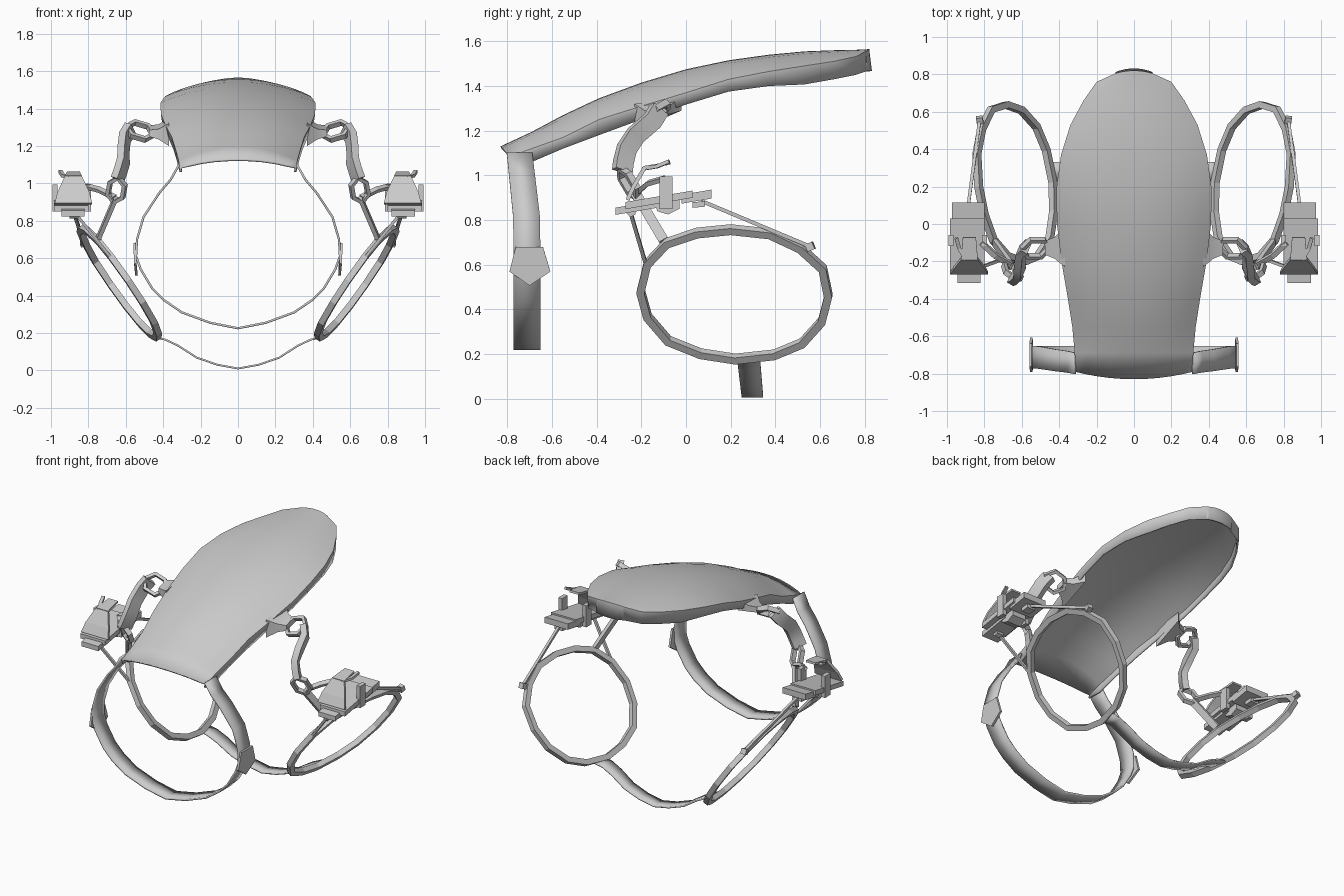
import bpy, math
from mathutils import Vector as V

if "Cube" in bpy.data.objects:
    bpy.data.objects.remove(bpy.data.objects["Cube"])

grey = bpy.data.materials.new("neutral_grey")
grey.diffuse_color = (0.6, 0.6, 0.6, 1)
grey.use_nodes = True
grey.node_tree.nodes["Principled BSDF"].inputs["Base Color"].default_value = grey.diffuse_color


def make(name, verts, faces, mirror=True, solid=0, offset=0, smooth=0):
    """Mesh object, optionally thickened and mirrored to the left side."""
    me = bpy.data.meshes.new(name)
    me.from_pydata([tuple(v) for v in verts], [], faces)
    me.materials.append(grey)
    ob = bpy.data.objects.new(name, me)
    bpy.context.collection.objects.link(ob)
    bpy.context.view_layer.objects.active = ob
    bpy.ops.object.mode_set(mode='EDIT')
    bpy.ops.mesh.select_all(action='SELECT')
    bpy.ops.mesh.normals_make_consistent(inside=False)
    bpy.ops.object.mode_set(mode='OBJECT')
    if smooth:
        me.polygons.foreach_set("use_smooth", [True] * len(me.polygons))
        me.set_sharp_from_angle(angle=math.radians(smooth))
    if solid:
        m = ob.modifiers.new("thickness", 'SOLIDIFY')
        m.thickness, m.offset = solid, offset
    if mirror:
        ob.modifiers.new("mirror", 'MIRROR').use_mirror_merge = False
    return ob


def grid_faces(rows, cols, close_rows=False):
    n = rows if close_rows else rows - 1
    return [(r * cols + c, r * cols + c + 1, (r + 1) % rows * cols + c + 1, (r + 1) % rows * cols + c)
            for r in range(n) for c in range(cols - 1)]


def bar(name, path, normal, w, t, closed=False, smooth=0):
    """Rectangular section swept along a path; t is measured along normal."""
    p, nrm, verts, n = [V(q) for q in path], V(normal).normalized(), [], len(path)
    for i in range(n):
        a = p[(i - 1) % n] if closed or i else p[0]
        b = p[(i + 1) % n] if closed or i < n - 1 else p[-1]
        tan = (b - a).normalized()
        side = tan.cross(nrm).normalized()
        up = side.cross(tan)
        verts += [p[i] + side * w / 2 * s + up * t / 2 * u for s, u in ((-1, -1), (1, -1), (1, 1), (-1, 1))]
    faces = []
    for i in range(n if closed else n - 1):
        a, b = i * 4, (i + 1) % n * 4
        faces += [(a + k, a + (k + 1) % 4, b + (k + 1) % 4, b + k) for k in range(4)]
    if not closed:
        faces += [(3, 2, 1, 0), tuple(range(n * 4 - 4, n * 4))]
    return make(name, verts, faces, smooth=smooth)


def prism(name, outline, x0, x1):
    """Side outline (y, z) extruded along x."""
    n = len(outline)
    verts = [(x, y, z) for x in (x0, x1) for y, z in outline]
    faces = [tuple(range(n)), tuple(range(n, 2 * n))]
    faces += [(i, (i + 1) % n, n + (i + 1) % n, n + i) for i in range(n)]
    return make(name, verts, faces)


# Saddle shell: y, half width, ridge z, crease z, hem z, hem half width
stations = [
    (-0.83, .315, 1.13, 1.085, 1.06, .31), (-0.69, .317, 1.195, 1.12, 1.06, .312),
    (-0.55, .33, 1.27, 1.17, 1.12, .327), (-0.39, .355, 1.345, 1.25, 1.18, .345),
    (-0.2, .388, 1.415, 1.31, 1.25, .375), (0.0, .412, 1.475, 1.37, 1.317, .405),
    (0.19, .415, 1.515, 1.43, 1.375, .41), (0.37, .39, 1.54, 1.465, 1.40, .385),
    (0.53, .34, 1.555, 1.49, 1.407, .335), (0.66, .27, 1.56, 1.51, 1.43, .268),
    (0.76, .2, 1.562, 1.532, 1.45, .199), (0.82, .1, 1.565, 1.555, 1.465, .1)]
span = [-1, -.85, -.65, -.42, -.2, 0, .2, .42, .65, .85, 1]
verts = []
for i, (y, w, zt, zc, zb, wb) in enumerate(stations):
    bulge = .04 if i == 0 else (-.015 if i == len(stations) - 1 else 0)
    row = [(w * s, y + bulge * s * s, zc + (zt - zc) * (1 - abs(s) ** 2.2)) for s in span]
    yb = y + bulge
    verts += [(-wb, yb, zb)] + row + [(wb, yb, zb)]
y = stations[-1][0]
verts += [(-.1, y - .015, 1.465)] + [(.1 * s, y + .012 - .02 * s * s, 1.467) for s in span] + [(.1, y - .015, 1.465)]
make("saddle_shell", verts, grid_faces(len(stations) + 1, len(span) + 2), False, .012, -1, 40)

# Neck strap hanging from the shell front
half = [(.315, 1.1), (.36, 1.02), (.42, .95), (.505, .82), (.54, .7), (.545, .61), (.52, .54),
        (.46, .44), (.395, .375), (.3, .31), (.15, .255), (0, .225)]
loop = half + [(-x, z) for x, z in half[-2::-1]]
verts = []
for x, z in loop:
    k = max(0, (z - .8) / .3) * .03
    verts += [(x, -.772 - k, z), (x, -.652 - k * 1.2, z)]
make("neck_strap", verts, grid_faces(len(loop), 2), False, .012, 0, 40)

# Pentagon buckle plates on the neck strap
outer = [(-.762, .68), (-.64, .68), (-.607, .57), (-.70, .507), (-.79, .57)]
make("strap_buckle", [(.552 - .1 * max(0, .6 - z), y, z) for y, z in outer], [(0, 1, 2, 3, 4)], True, .014)

# Belly strap between the two hoops
half = [(.45, .175), (.39, .165), (.32, .132), (.22, .068), (.11, .03), (0, .01)]
path = half + [(-x, z) for x, z in half[-2::-1]]
verts = []
for x, z in path:
    k = (.17 - z) * .12
    verts += [(x, .23 + k, z), (x, .332 + k * .7, z)]
make("belly_strap", verts, grid_faces(len(path), 2), False, .01, 0, 40)

# Side hoops: faceted oval on a leaning plane
def hoop_x(y, z):
    return .635 + .69 * (z - .47) + .13 * (y - .22)

oval = [(.2, .757), (.05, .742), (-.085, .697), (-.172, .605), (-.203, .48), (-.172, .367), (-.08, .26),
        (.065, .202), (.22, .178), (.395, .197), (.52, .249), (.608, .347), (.637, .46), (.612, .582),
        (.51, .675), (.375, .738)]
bar("side_hoop", [(hoop_x(y, z), y, z) for y, z in oval], (1, -.13, -.69), .036, .034, True)

# Lugs flaring out of the shell sides
verts = [(.37, y, z) for y, z in ((-.23, 1.20), (-.02, 1.29), (-.02, 1.35), (-.23, 1.32))]
verts += [(.425, y, z) for y, z in ((-.185, 1.235), (-.07, 1.275), (-.07, 1.315), (-.185, 1.29))]
verts += [(.475, y, z) for y, z in ((-.165, 1.25), (-.09, 1.275), (-.09, 1.31), (-.165, 1.285))]
faces = [(3, 2, 1, 0), (8, 9, 10, 11)]
faces += [(r + k, r + (k + 1) % 4, r + 4 + (k + 1) % 4, r + 4 + k) for r in (0, 4) for k in range(4)]
make("shell_lug", verts, faces, smooth=50)


# Hexagonal links at both ends of the hanger arm
def hex_link(name, centre, u, v, ru, rv):
    u, v, c = V(u).normalized(), V(v).normalized(), V(centre)
    pts = [c + u * ru * math.cos(k * math.pi / 3) + v * rv * math.sin(k * math.pi / 3) for k in range(6)]
    bar(name, pts, u.cross(v), .022, .03, True)

hex_link("upper_link", (.525, -.13, 1.28), (1, 0, .3), (-.15, .75, .6), .075, .065)
hex_link("lower_link", (.65, -.255, .965), (.15, .5, -.85), (.85, .35, .2), .075, .05)

# Curved hanger arm
bar("hanger_arm", [(.575, -.12, 1.295), (.605, -.15, 1.245), (.612, -.225, 1.18), (.612, -.265, 1.12),
                   (.63, -.28, 1.06), (.645, -.285, 1.02)], (.85, .45, .1), .085, .04, smooth=35)

# Braces and rods joining links, hoops and footrests
bar("link_brace", [(.66, -.215, .925), (.74, -.17, .965), (.815, -.1, .985)], (0, -.6, .8), .03, .02)
bar("hoop_brace", [(.655, -.225, .92), (.745, -.1, .71)], (1, 0, 0), .045, .022)
bar("front_rod", [(.87, -.25, .84), (.685, -.182, .61)], (0, 1, 0), .016, .016)
bar("rear_rod", [(.89, .07, .885), (.825, .56, .68)], (1, 0, 0), .017, .017)
bar("rod_knob", [(.822, .54, .675), (.828, .572, .688)], (1, 0, 0), .035, .035)


# Footrest: tilted slab sections, cleat and blocks
def slab(name, y0, y1, lift, thick, x0, x1):
    z = lambda y: .878 + .17 * (y + .1) + lift
    prism(name, [(y0, z(y0)), (y1, z(y1)), (y1, z(y1) + thick), (y0, z(y0) + thick)], x0, x1)

slab("footrest_toe", -.315, -.1, -.018, .032, .82, .945)
slab("footrest_middle", -.27, .03, .0, .032, .8, .985)
slab("footrest_heel", -.02, .115, -.018, .04, .8, .972)
prism("cleat", [(-.135, .88), (-.13, .84), (-.08, .825), (-.03, .85), (-.03, .89)], .84, .94)
prism("rod_block", [(.03, .855), (.085, .86), (.085, .885), (.03, .88)], .86, .92)
prism("toe_block", [(-.27, .835), (-.25, .813), (-.225, .825), (-.225, .86)], .85, .9)

# Side clamps of the footrest
for x in (.785, .965):
    prism("side_clamp", [(-.118, .85), (-.06, .85), (-.06, .995), (-.118, .995)], x, x + .028)

# Tapered toe guard with hook
prof = [(-.262, .89, .1), (-.235, .95, .085), (-.185, 1.035, .045)]
make("toe_guard", [(.88 + s * w, y, z) for y, z, w in prof for s in (-1, 1)], grid_faces(3, 2), True, .018)
make("toe_hood", [(.88 + s * w, y, z) for y, z, w in ((-.19, 1.035, .045), (-.07, 1.055, .035)) for s in (-1, 1)],
     grid_faces(2, 2), True, .014)
bar("toe_hook", [(.9, -.19, 1.03), (.935, -.13, 1.04), (.95, -.075, 1.063)], (0, 0, 1), .02, .016)
